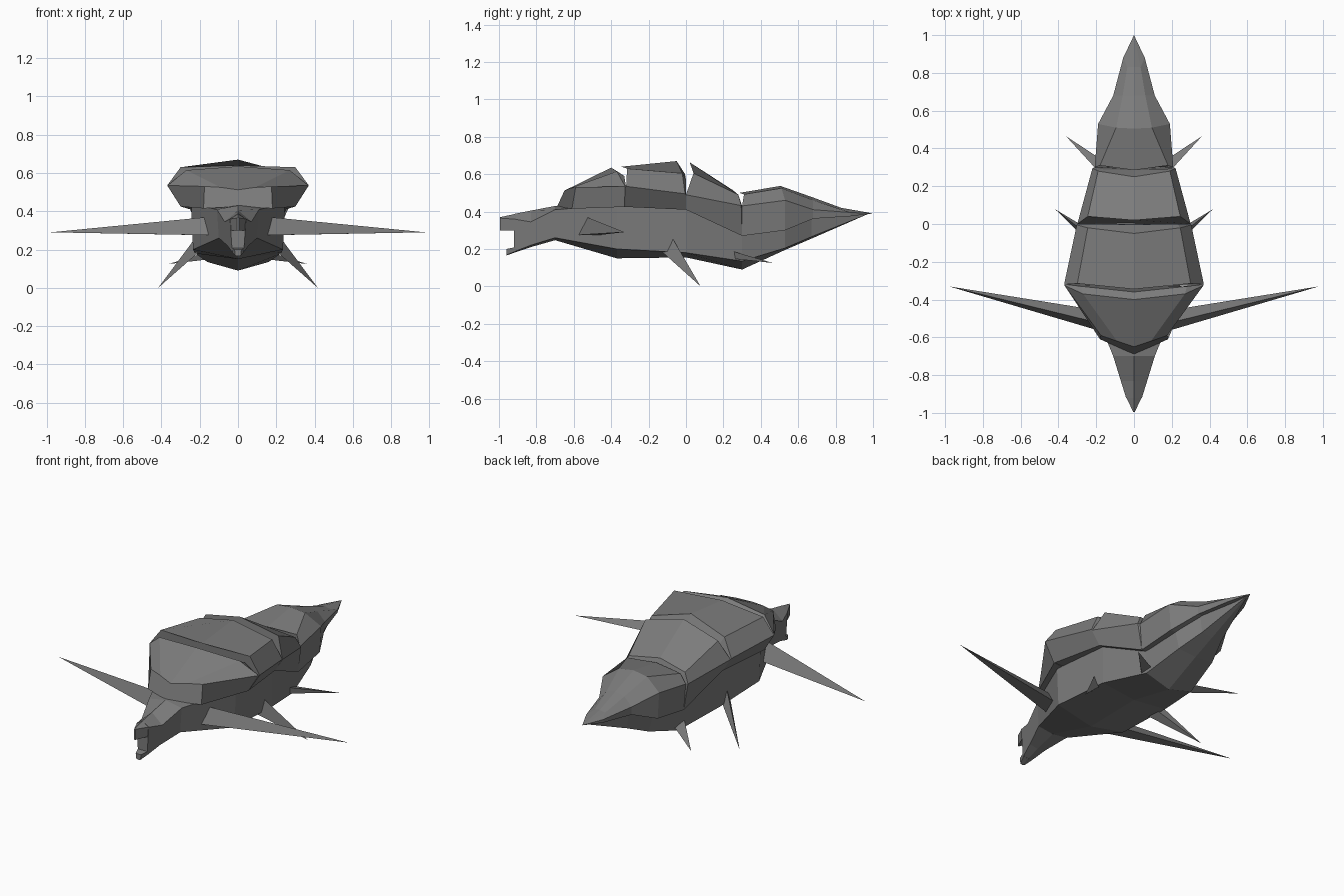
import bpy, bmesh
from mathutils import Vector

shell = bpy.data.materials.new("dark_grey")
shell.diffuse_color = (0.2, 0.2, 0.2, 1)


def finish(name, bm):
    bmesh.ops.remove_doubles(bm, verts=bm.verts, dist=0.0005)
    bmesh.ops.recalc_face_normals(bm, faces=bm.faces)
    mesh = bpy.data.meshes.new(name)
    bm.to_mesh(mesh)
    bm.free()
    mesh.materials.append(shell)
    obj = bpy.data.objects.new(name, mesh)
    bpy.context.collection.objects.link(obj)
    return obj


def loft(name, halves):
    """Skin half cross-sections (top centre -> bottom centre), mirrored in x."""
    bm = bmesh.new()
    rings = []
    for half in halves:
        mirrored = [(-x, y, z) for x, y, z in half[-2:0:-1]]
        rings.append([bm.verts.new(p) for p in list(half) + mirrored])
    n = len(rings[0])
    for a, b in zip(rings, rings[1:]):
        for i in range(n):
            j = (i + 1) % n
            bm.faces.new((a[i], a[j], b[j], b[i]))
    bm.faces.new(rings[0])
    bm.faces.new(rings[-1])
    return finish(name, bm)


def spike(name, root, tip):
    """Mirrored pair of three-sided fins."""
    for side, label in ((1, "right"), (-1, "left")):
        bm = bmesh.new()
        flip = lambda p: Vector((p[0] * side, p[1], p[2]))
        base = [bm.verts.new(flip(p)) for p in root]
        end = bm.verts.new(flip(tip))
        bm.faces.new(base)
        for i in range(3):
            bm.faces.new((base[i], base[(i + 1) % 3], end))
        finish(f"{name}_{label}", bm)


# Hull with head: y, top z, upper side x/z, lower side x/z, keel z
hull = [
    (-0.92, .387, .042, .36, .03, .185, .18),
    (-0.83, .405, .07, .345, .055, .22, .21),
    (-0.70, .43, .11, .41, .10, .26, .247),
    (-0.37, .45, .245, .435, .235, .20, .15),
    (0.00, .44, .225, .415, .225, .18, .155),
    (0.30, .40, .17, .29, .16, .135, .09),
    (0.53, .40, .15, .32, .12, .205, .195),
    (0.67, .40, .085, .37, .07, .265, .255),
    (0.98, .39, .0, .39, .0, .39, .39),
]
loft("hull", [[(0, y, t), (xu, y, zu), (xl, y, zl), (0, y, k)]
              for y, t, xu, zu, xl, zl, k in hull])

# Upper and lower beak around the mouth opening
loft("upper_beak", [[(0, -.995, .37), (.004, -.995, .365), (.004, -.995, .30), (0, -.995, .30)],
                    [(0, -.91, .388), (.045, -.91, .359), (.039, -.91, .30), (0, -.91, .30)]])
loft("lower_beak", [[(0, -.96, .20), (.018, -.96, .20), (.014, -.96, .168), (0, -.96, .165)],
                    [(0, -.91, .21), (.035, -.91, .21), (.032, -.91, .188), (0, -.91, .183)]])


def plate(name, sections):
    """Armour plate: top centre, shoulder, edge and tuck, closed underneath."""
    loft(name, [list(s) + [(0, s[-1][1], s[-1][2])] for s in sections])


# Front plate has its own V-shaped leading face
loft("front_plate", [
    [(0, -.65, .512), (.09, -.62, .525), (.175, -.59, .53), (.18, -.61, .415), (0, -.69, .425)],
    [(0, -.40, .635), (.27, -.37, .615), (.368, -.325, .535), (.30, -.33, .425), (0, -.40, .425)],
    [(0, -.36, .61), (.28, -.33, .59), (.36, -.32, .53), (.30, -.325, .425), (0, -.36, .425)],
])
plate("middle_plate", [
    [(0, -.345, .64), (.30, -.315, .63), (.37, -.32, .535), (.30, -.325, .425)],
    [(0, -.05, .67), (.245, -.02, .605), (.303, -.005, .495), (.25, 0, .41)],
    [(0, -.005, .60), (.23, .0, .57), (.298, .0, .49), (.25, .0, .41)],
])
plate("rear_plate", [
    [(0, .02, .663), (.245, .04, .605), (.30, .0, .49), (.25, .0, .41)],
    [(0, .25, .515), (.19, .28, .49), (.22, .295, .432), (.195, .30, .27)],
    [(0, .285, .45), (.17, .29, .45), (.212, .30, .43), (.195, .30, .27)],
])
plate("tail_plate", [
    [(0, .285, .50), (.18, .31, .492), (.208, .30, .43), (.195, .30, .27)],
    [(0, .505, .537), (.095, .51, .525), (.19, .53, .46), (.18, .53, .30)],
    [(0, .68, .475), (.06, .68, .46), (.11, .68, .41), (.108, .68, .362)],
    [(0, .83, .42), (.035, .83, .412), (.057, .88, .395), (.055, .88, .375)],
    [(0, 1.0, .39)] * 4,
])

# Fins
spike("front_flipper", [(.16, -.53, .37), (.15, -.575, .275), (.17, -.46, .275)], (.98, -.33, .29))
spike("middle_fin", [(.19, -.10, .305), (.19, -.145, .20), (.18, -.065, .21)], (.417, .078, .0))
spike("rear_fin", [(.14, .225, .195), (.14, .235, .15), (.14, .32, .165)], (.36, .465, .125))
